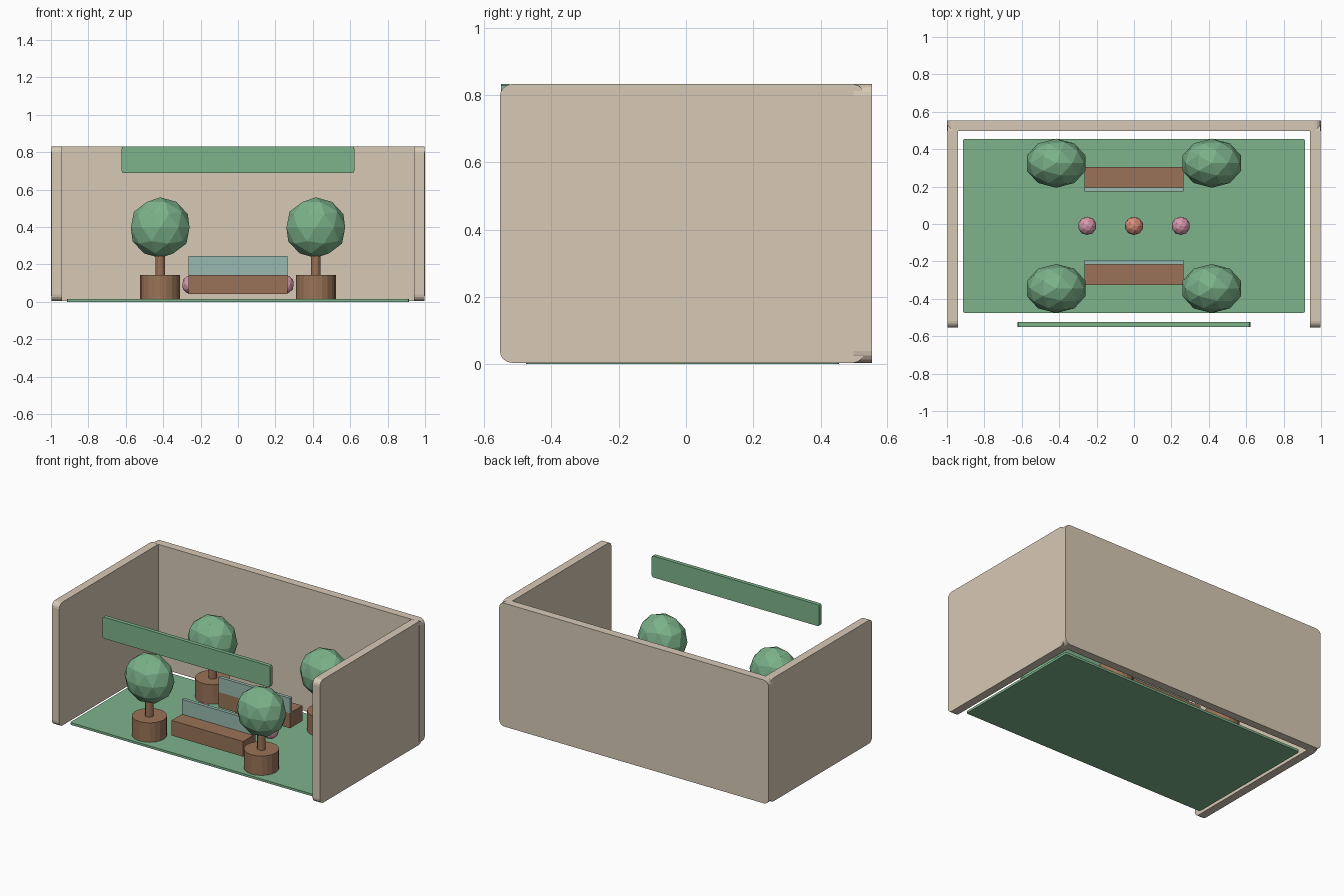
import bpy, bmesh
from mathutils import Vector

if "Cube" in bpy.data.objects:
    bpy.data.objects.remove(bpy.data.objects["Cube"])


def material(name, rgb):
    # display colour (0-255) converted to linear
    m = bpy.data.materials.new(name)
    m.diffuse_color = (*[(c / 255) ** 2.2 for c in rgb], 1)
    m.use_nodes = True
    m.node_tree.nodes["Principled BSDF"].inputs["Base Color"].default_value = m.diffuse_color
    return m


CREAM = material("cream", (214, 200, 180))
GREEN = material("green", (124, 178, 138))
LEAF = material("leaf", (122, 176, 136))
BROWN = material("brown", (152, 114, 88))
TEAL = material("teal", (150, 184, 174))
PINK = material("pink", (216, 152, 172))
CORAL = material("coral", (216, 142, 122))
CY = -0.01  # depth of the symmetry line of the courtyard


def finish(bm, name, mat):
    me = bpy.data.meshes.new(name)
    bm.to_mesh(me)
    bm.free()
    me.materials.append(mat)
    ob = bpy.data.objects.new(name, me)
    bpy.context.collection.objects.link(ob)
    return ob


def box(name, lo, hi, mat, axis=None, radius=0.0, segments=4):
    """Box between two corners; edges running along `axis` may be rounded."""
    lo, hi = Vector(lo), Vector(hi)
    bm = bmesh.new()
    bmesh.ops.create_cube(bm, size=1)
    for v in bm.verts:
        v.co = Vector([(lo[i] + hi[i]) / 2 + v.co[i] * (hi[i] - lo[i]) for i in range(3)])
    if axis is not None:
        edges = [e for e in bm.edges
                 if abs((e.verts[0].co - e.verts[1].co).normalized()[axis]) > 0.9]
        bmesh.ops.bevel(bm, geom=edges, offset=radius, offset_type='OFFSET',
                        segments=segments, profile=0.5, affect='EDGES')
    return finish(bm, name, mat)


def cylinder(name, x, y, z0, z1, r, sides, mat):
    bm = bmesh.new()
    bmesh.ops.create_cone(bm, cap_ends=True, segments=sides, radius1=r, radius2=r, depth=z1 - z0)
    bmesh.ops.translate(bm, verts=bm.verts, vec=(x, y, (z0 + z1) / 2))
    return finish(bm, name, mat)


def ball(name, loc, radii, mat):
    bm = bmesh.new()
    bmesh.ops.create_icosphere(bm, subdivisions=2, radius=1)
    bmesh.ops.scale(bm, verts=bm.verts, vec=radii)
    bmesh.ops.translate(bm, verts=bm.verts, vec=loc)
    return finish(bm, name, mat)


# lawn and enclosing walls
box("lawn", (-0.915, -0.475, 0), (0.915, 0.455, 0.015), GREEN, 2, 0.01, 2)
box("back_wall", (-1, 0.498, 0.004), (1, 0.553, 0.832), CREAM, 0 + 1, 0.035)
for side, s in (("left", -1), ("right", 1)):
    xs = sorted((s * 0.941, s * 0.996))
    box(side + "_wall", (xs[0], -0.553, 0.004), (xs[1], 0.531, 0.832), CREAM, 0, 0.035)

# hanging sign board across the open front
box("sign_board", (-0.622, -0.55, 0.688), (0.622, -0.524, 0.832), GREEN, 1, 0.012, 2)

# two benches, backs towards the middle
for row, s in (("front", -1), ("rear", 1)):
    ys = sorted((CY + s * 0.183, CY + s * 0.315))
    box(row + "_bench_seat", (-0.265, ys[0], 0.043), (0.265, ys[1], 0.145), BROWN)
    ys = sorted((CY + s * 0.183, CY + s * 0.206))
    box(row + "_bench_back", (-0.265, ys[0], 0.144), (0.265, ys[1], 0.245), TEAL)

# four potted trees
for row, sy in (("front", -1), ("rear", 1)):
    for side, sx in (("left", -1), ("right", 1)):
        n, x, y = f"{row}_{side}", sx * 0.416, CY + sy * 0.335
        cylinder(n + "_planter", x, y, 0.01, 0.145, 0.107, 20, BROWN)
        cylinder(n + "_trunk", x, y, 0.14, 0.27, 0.026, 12, BROWN)
        ball(n + "_foliage", (x, y, 0.397), (0.165, 0.131, 0.162), LEAF)

# three flower balls along the centre line
for name, x, mat in (("left_flower", -0.25, PINK), ("middle_flower", 0, CORAL),
                     ("right_flower", 0.25, PINK)):
    ball(name, (x, CY, 0.093), (0.05, 0.049, 0.052), mat)
